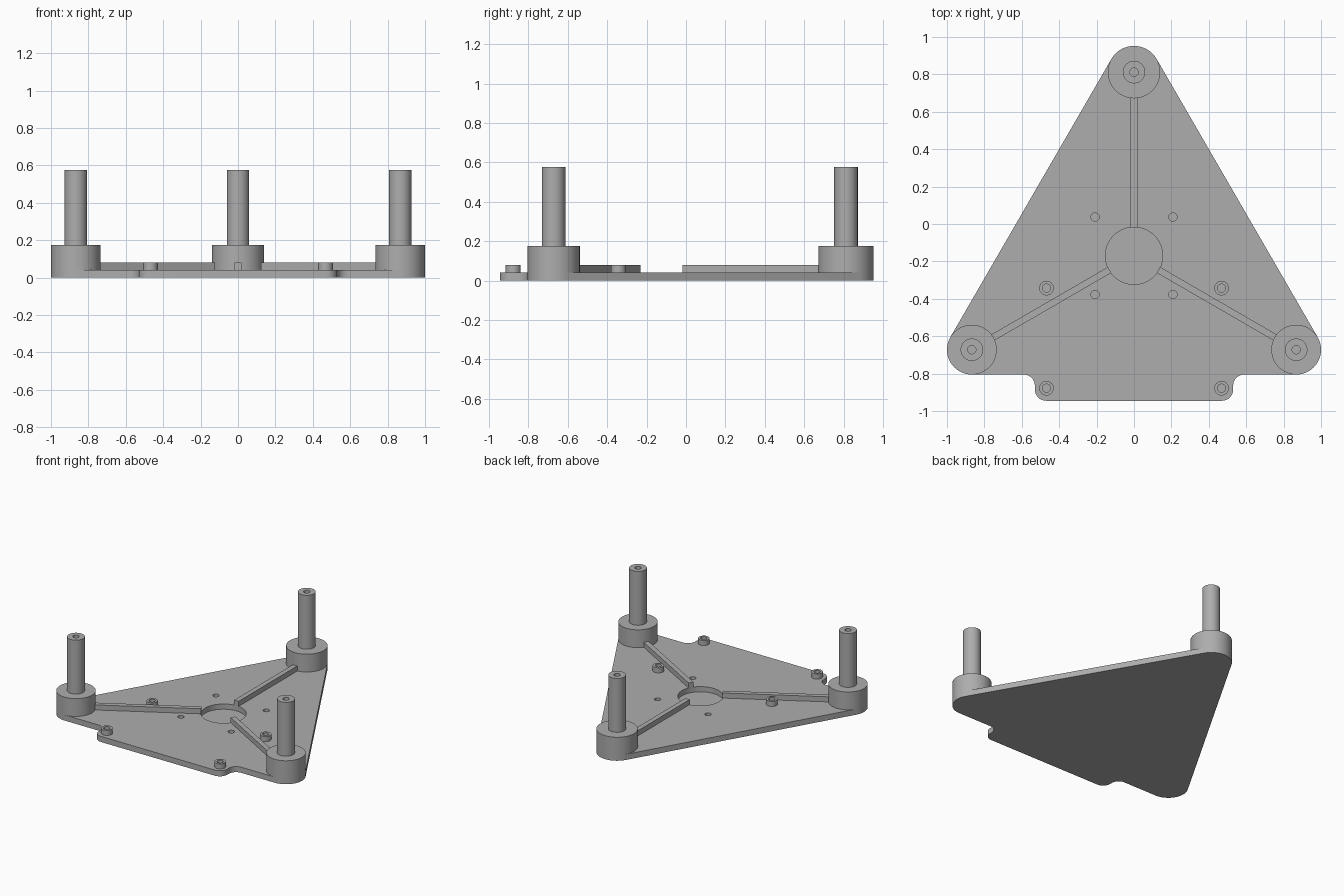
import bpy, bmesh, math
from mathutils import Vector

if "Cube" in bpy.data.objects:
    bpy.data.objects.remove(bpy.data.objects["Cube"])

grey = bpy.data.materials.new("grey_plastic")
grey.diffuse_color = (0.42, 0.42, 0.42, 1)
grey.use_nodes = True
grey.node_tree.nodes["Principled BSDF"].inputs["Base Color"].default_value = grey.diffuse_color

PLATE_TOP = 0.042
HUB = Vector((0, -0.17))
CORNERS = [(0, 0.812, 0.14), (0.867, -0.672, 0.133), (-0.867, -0.672, 0.133)]
STANDOFFS = [(s * 0.468, y) for s in (1, -1) for y in (-0.343, -0.878)]
PIN_HOLES = [(s * 0.208, y) for s in (1, -1) for y in (0.037, -0.377)]


def finish(name, bm, smooth=True):
    bmesh.ops.recalc_face_normals(bm, faces=bm.faces)
    mesh = bpy.data.meshes.new(name)
    bm.to_mesh(mesh)
    bm.free()
    mesh.materials.append(grey)
    ob = bpy.data.objects.new(name, mesh)
    bpy.context.collection.objects.link(ob)
    if smooth:
        shade(ob)
    return ob


def shade(ob):
    bpy.ops.object.select_all(action='DESELECT')
    ob.select_set(True)
    bpy.context.view_layer.objects.active = ob
    bpy.ops.object.shade_smooth_by_angle(angle=math.radians(30))


def prism(bm, pts, z0, z1):
    face = bm.faces.new([bm.verts.new((x, y, z0)) for x, y in pts])
    ext = bmesh.ops.extrude_face_region(bm, geom=[face])
    verts = [g for g in ext["geom"] if isinstance(g, bmesh.types.BMVert)]
    bmesh.ops.translate(bm, verts=verts, vec=(0, 0, z1 - z0))


def arc(cx, cy, r, a0, a1, n=16):
    angles = [math.radians(a0 + (a1 - a0) * i / n) for i in range(n + 1)]
    return [(cx + r * math.cos(a), cy + r * math.sin(a)) for a in angles]


def lathe(name, x, y, profile, n=48):
    # Revolve an (r, z) profile that starts and ends on the axis
    bm = bmesh.new()
    verts = [bm.verts.new((x + r, y, z)) for r, z in profile]
    edges = [bm.edges.new(p) for p in zip(verts, verts[1:])]
    bmesh.ops.spin(bm, geom=verts + edges, cent=(x, y, 0), axis=(0, 0, 1),
                   angle=math.tau, steps=n)
    bmesh.ops.remove_doubles(bm, verts=bm.verts, dist=1e-5)
    return finish(name, bm)


# Base plate: rounded triangle with a filleted tab at the front
right = (arc(0.47, -0.885, 0.06, -90, 0, 10)
         + arc(0.59, -0.865, 0.06, 180, 90, 10)
         + arc(*CORNERS[1], -90, 30, 24)
         + arc(*CORNERS[0], 30, 90, 12))
left = [(-x, y) for x, y in reversed(right[:-1])]
bm = bmesh.new()
prism(bm, right + left, 0, PLATE_TOP)
plate = finish("base_plate", bm, False)

# Hub recess and blind screw holes cut into the plate
bm = bmesh.new()
prism(bm, arc(*HUB, 0.153, 0, 360, 64)[:-1], 0.003, 0.1)
for x, y in PIN_HOLES + STANDOFFS:
    prism(bm, arc(x, y, 0.022, 0, 360, 24)[:-1], 0.008, 0.1)
cutter = finish("recess_cutter", bm, False)
cutter.hide_render = True
mod = plate.modifiers.new("recesses", 'BOOLEAN')
mod.operation = 'DIFFERENCE'
mod.solver = 'EXACT'
mod.object = cutter
bpy.ops.object.select_all(action='DESELECT')
plate.select_set(True)
bpy.context.view_layer.objects.active = plate
bpy.ops.object.modifier_apply(modifier=mod.name)
bpy.data.objects.remove(cutter, do_unlink=True)
shade(plate)

for i, (x, y, r) in enumerate(CORNERS):
    # Corner boss with a hollow-tipped post
    lathe(f"corner_post_{i + 1}", x, y,
          [(0, PLATE_TOP), (r, PLATE_TOP), (r, 0.175), (0.06, 0.175),
           (0.06, 0.577), (0.022, 0.577), (0.022, 0.2), (0, 0.2)])
    # Stiffening rib from the hub recess to the boss
    d = Vector((x, y)) - HUB
    length = d.length - r + 0.005
    d.normalize()
    side = Vector((-d.y, d.x)) * 0.018
    a, b = HUB + d * 0.151, HUB + d * length
    bm = bmesh.new()
    prism(bm, [a - side, b - side, b + side, a + side], PLATE_TOP, 0.08)
    finish(f"rib_{i + 1}", bm, False)

# Ring standoffs around the screw holes
for i, (x, y) in enumerate(STANDOFFS):
    bm = bmesh.new()
    ring = [(0.022, PLATE_TOP), (0.039, PLATE_TOP), (0.039, 0.08), (0.022, 0.08)]
    verts = [bm.verts.new((x + r, y, z)) for r, z in ring]
    edges = [bm.edges.new((verts[k], verts[(k + 1) % 4])) for k in range(4)]
    bmesh.ops.spin(bm, geom=verts + edges, cent=(x, y, 0), axis=(0, 0, 1),
                   angle=math.tau, steps=24)
    bmesh.ops.remove_doubles(bm, verts=bm.verts, dist=1e-5)
    finish(f"standoff_{i + 1}", bm)
